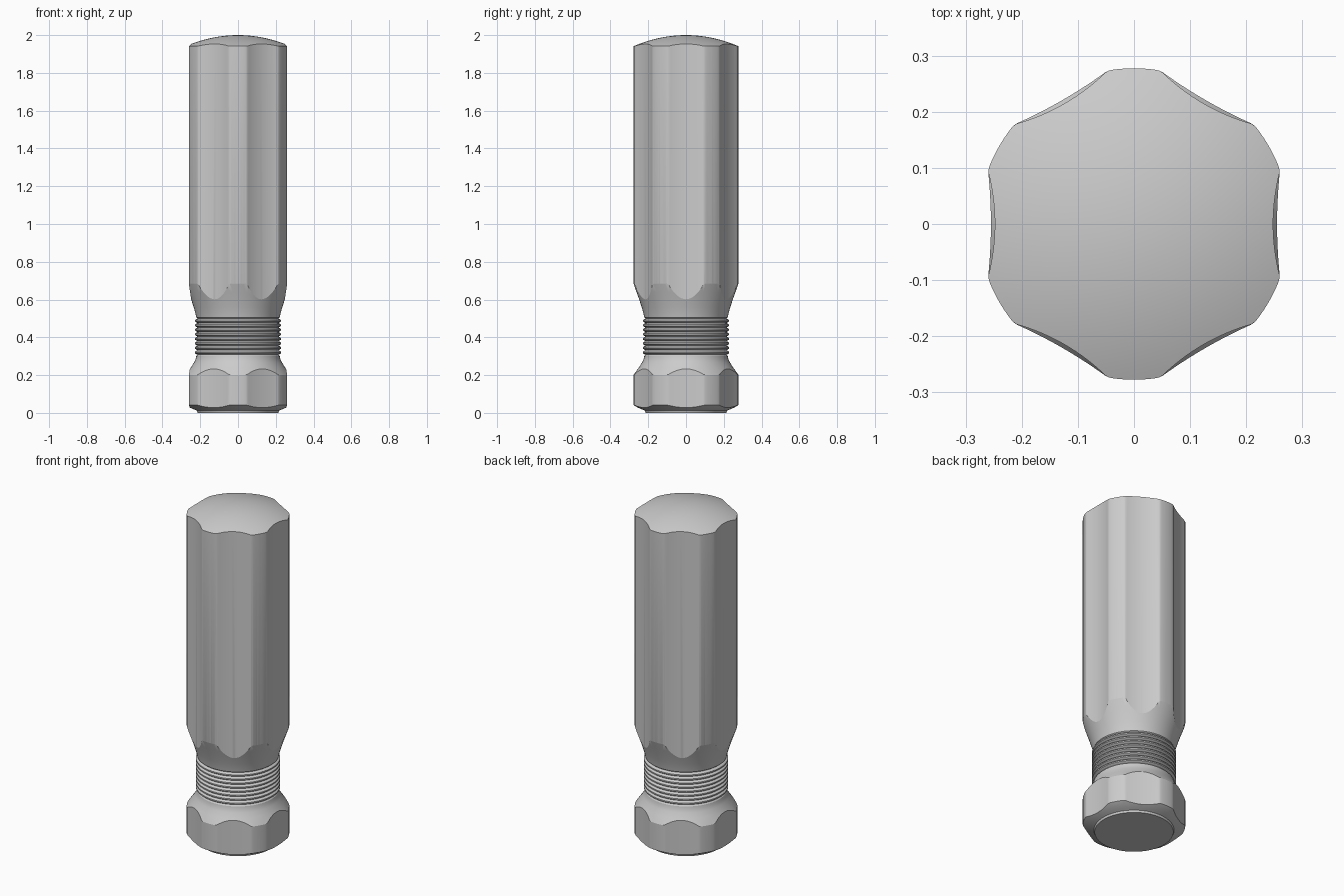
import bpy, bmesh, math

if "Cube" in bpy.data.objects:
    bpy.data.objects.remove(bpy.data.objects["Cube"])

SEG = 120


def loft(name, rings, closed_ends=True):
    """Skin a list of equal-length point rings into a capped solid."""
    bm = bmesh.new()
    loops = [[bm.verts.new(p) for p in ring] for ring in rings]
    n = len(loops[0])
    for a, b in zip(loops, loops[1:]):
        for i in range(n):
            j = (i + 1) % n
            bm.faces.new((a[i], a[j], b[j], b[i]))
    bm.faces.new(loops[0][::-1])
    bm.faces.new(loops[-1])
    bmesh.ops.recalc_face_normals(bm, faces=bm.faces)
    mesh = bpy.data.meshes.new(name)
    bm.to_mesh(mesh)
    bm.free()
    obj = bpy.data.objects.new(name, mesh)
    bpy.context.collection.objects.link(obj)
    return obj


def circle(r, z):
    return [(r * math.cos(2 * math.pi * i / SEG),
             r * math.sin(2 * math.pi * i / SEG), z) for i in range(SEG)]


def fluted(depth, z):
    """Six lobes joined by six shallow concave flutes."""
    pts = []
    cx, cy = 0.260, 0.094
    for k in range(6):
        a = math.radians(60 * k)
        local = []
        for i in range(-8, 9):                       # flute
            t = i / 8 * 0.97
            local.append((depth + (cx - depth) * t * t, cy * t))
        for deg in (20.6, 22, 24.5, 27, 30, 33, 35.5, 38, 39.4):   # lobe
            r = 0.2775 if 21 < deg < 39 else 0.2768
            d = math.radians(deg)
            local.append((r * math.cos(d), r * math.sin(d)))
        pts += [(x * math.cos(a) - y * math.sin(a),
                 x * math.sin(a) + y * math.cos(a), z) for x, y in local]
    return pts


# Turned profile: chamfered foot, nut, ringed neck, flared grip, domed cap
profile = [(0.213, 0), (0.217, 0.012), (0.232, 0.018), (0.255, 0.028),
           (0.277, 0.041), (0.292, 0.052), (0.292, 0.175), (0.277, 0.202),
           (0.250, 0.240), (0.232, 0.268), (0.224, 0.285), (0.221, 0.300)]
rings, z0, z1 = 8, 0.308, 0.500
pitch = (z1 - z0) / rings
for k in range(rings):
    for f, r in ((0.0, 0.214), (0.15, 0.222), (0.35, 0.228),
                 (0.65, 0.228), (0.85, 0.222)):
        profile.append((r, z0 + (k + f) * pitch))
profile += [(0.214, z1), (0.221, 0.506), (0.226, 0.53), (0.235, 0.56),
            (0.2475, 0.60), (0.262, 0.64), (0.277, 0.683), (0.292, 0.725),
            (0.292, 1.9335)]
for i in range(14, 0, -1):
    r = 0.285 * i / 14
    profile.append((r, 2 - 0.76 * r * r))
profile.append((0.002, 2.0))

handle = loft("screwdriver_handle", [circle(r, z) for r, z in profile])

# Fluted prism that trims the nut and grip
prism = loft("flute_trimmer", [fluted(0.255, -0.1), fluted(0.255, 0.40),
                               fluted(0.248, 0.50), fluted(0.248, 2.1)])
prism.hide_render = True
trim = handle.modifiers.new("flutes", 'BOOLEAN')
trim.operation = 'INTERSECT'
trim.solver = 'EXACT'
trim.object = prism

bpy.context.view_layer.objects.active = handle
handle.select_set(True)
bpy.ops.object.modifier_apply(modifier=trim.name)
bpy.data.objects.remove(prism)
bpy.ops.object.shade_smooth_by_angle(angle=math.radians(20))
